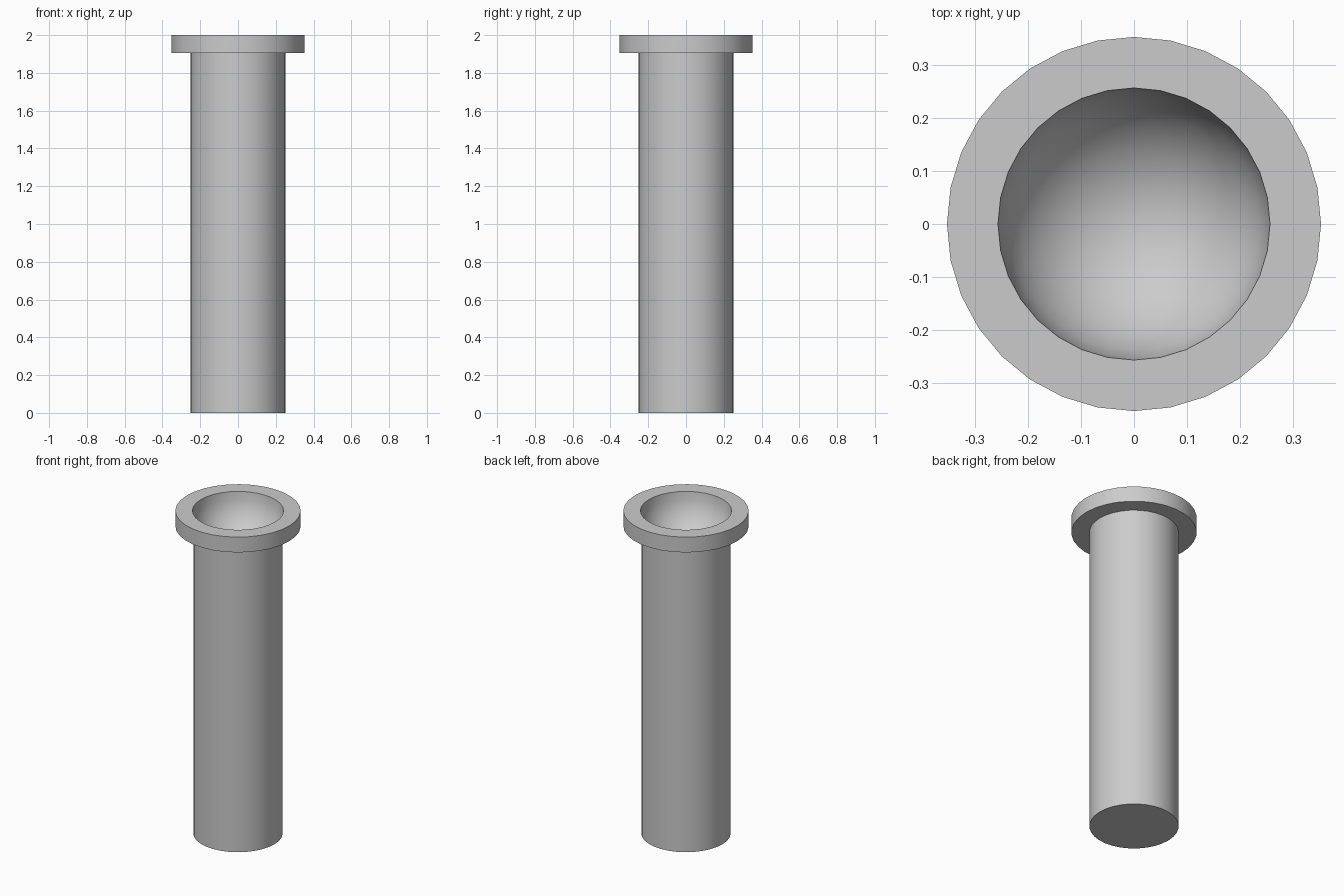
import bpy, bmesh, math

if "Cube" in bpy.data.objects:
    bpy.data.objects.remove(bpy.data.objects["Cube"])

SEGMENTS = 32
BOWL_R = 0.256

# Half profile (radius, z): base centre, shaft, flange, rim, then the round bowl
profile = [(0, 0), (0.251, 0), (0.251, 1.905), (0.352, 1.905), (0.352, 2.0)]
for i in range(9):
    a = math.radians(90 * i / 8)
    r = BOWL_R * math.cos(a) if i < 8 else 0
    profile.append((r, 2.0 - BOWL_R * math.sin(a)))

# Turn the profile around z
bm = bmesh.new()
verts = [bm.verts.new((r, 0, z)) for r, z in profile]
edges = [bm.edges.new(pair) for pair in zip(verts, verts[1:])]
bmesh.ops.spin(bm, geom=verts + edges, cent=(0, 0, 0), axis=(0, 0, 1),
               angle=2 * math.pi, steps=SEGMENTS)
bmesh.ops.remove_doubles(bm, verts=bm.verts, dist=0.0005)
bmesh.ops.recalc_face_normals(bm, faces=bm.faces)

mesh = bpy.data.meshes.new("flanged_post")
bm.to_mesh(mesh)
bm.free()
post = bpy.data.objects.new("flanged_post", mesh)
bpy.context.collection.objects.link(post)

# Smooth shading with sharp rims
bpy.context.view_layer.objects.active = post
post.select_set(True)
bpy.ops.object.shade_smooth_by_angle(angle=math.radians(30))
